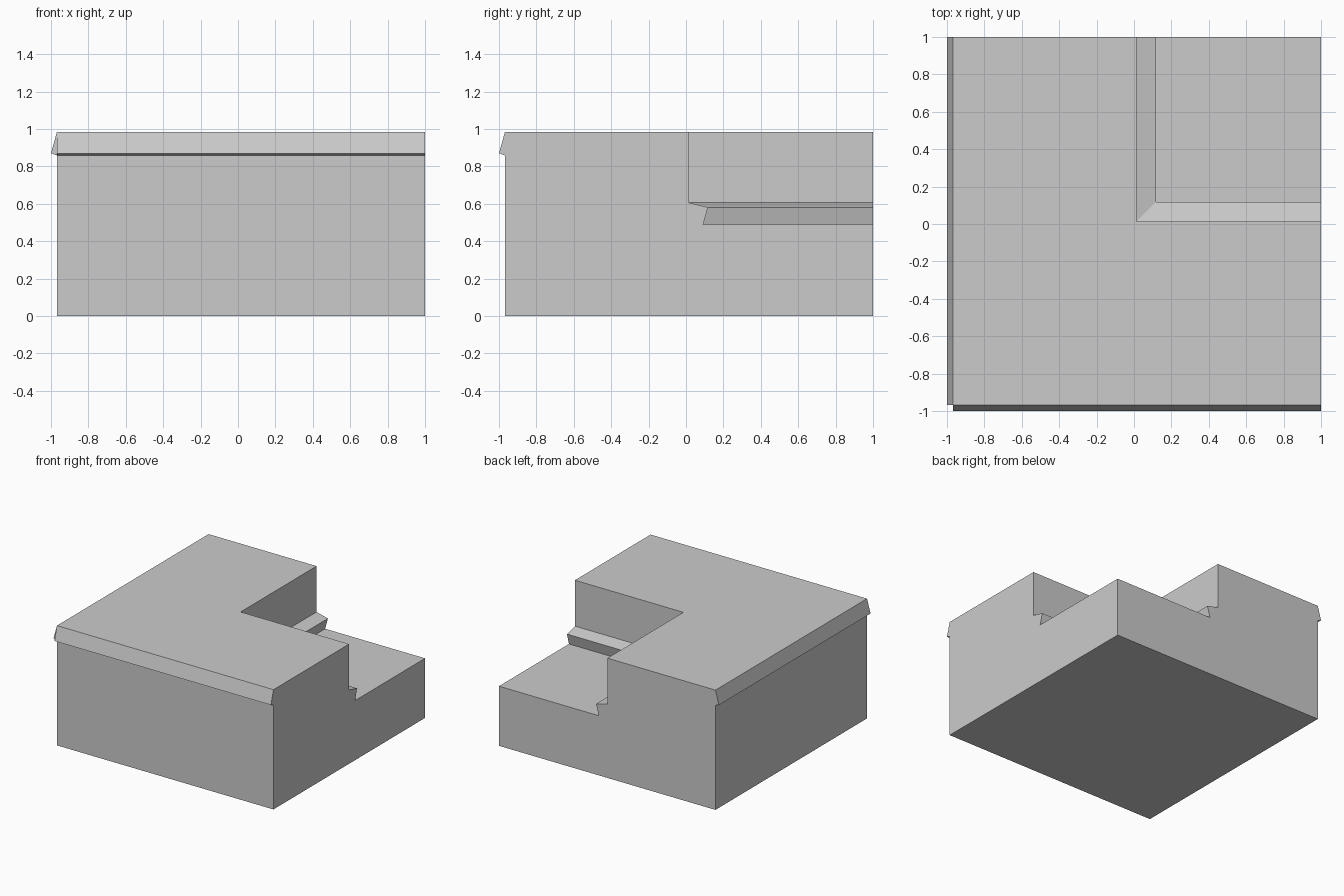
import bpy, bmesh

if "Cube" in bpy.data.objects:
    bpy.data.objects.remove(bpy.data.objects["Cube"])

WALL, TOP = -0.968, 0.984           # outer wall position and top height
# Inner corner profile: (distance from centre, height), from top to floor
STEP = [(0.014, TOP), (0.014, 0.607), (0.117, 0.581), (0.092, 0.49)]
# Overhanging edge profile: (position, height)
LIP = [(WALL, TOP), (-1.0, 0.87), (WALL, 0.859)]

stone = bpy.data.materials.new("plain grey")
stone.diffuse_color = (0.6, 0.6, 0.6, 1)
stone.use_nodes = True
stone.node_tree.nodes["Principled BSDF"].inputs["Base Color"].default_value = stone.diffuse_color


def make_object(name, polygons):
    bm = bmesh.new()
    for poly in polygons:
        bm.faces.new([bm.verts.new(p) for p in poly])
    bmesh.ops.remove_doubles(bm, verts=bm.verts, dist=1e-5)
    bmesh.ops.recalc_face_normals(bm, faces=bm.faces)
    mesh = bpy.data.meshes.new(name)
    bm.to_mesh(mesh)
    bm.free()
    mesh.materials.append(stone)
    obj = bpy.data.objects.new(name, mesh)
    bpy.context.collection.objects.link(obj)


def swap(poly):
    """Mirror a polygon across the x = y diagonal."""
    return [(y, x, z) for x, y, z in poly]


# Corner block with a mitred ledge running round the sunken quarter
w, d, floor = WALL, STEP[0][0], STEP[-1]
side = [(1, w, 0), (1, 1, 0), (1, 1, floor[1])]
side += [(1, p, z) for p, z in reversed(STEP)] + [(1, w, TOP)]
half = [side, [(w, w, 0), (1, w, 0), (1, w, TOP), (w, w, TOP)]]
for (p, z), (q, v) in zip(STEP, STEP[1:]):
    half.append([(p, p, z), (1, p, z), (1, q, v), (q, q, v)])
f, fz = floor
faces = half + [swap(poly) for poly in half]
faces.append([(w, w, 0), (1, w, 0), (1, 1, 0), (w, 1, 0)])
faces.append([(f, f, fz), (1, f, fz), (1, 1, fz), (f, 1, fz)])
faces.append([(w, w, TOP), (1, w, TOP), (1, d, TOP), (d, d, TOP), (d, 1, TOP), (w, 1, TOP)])
make_object("corner_block", faces)

# Overhanging lips on the front and left edges (open where they meet the wall)
lip = [[(x, p, z) for p, z in LIP] for x in (w, 1)]
for (p, z), (q, v) in zip(LIP, LIP[1:]):
    lip.append([(w, p, z), (1, p, z), (1, q, v), (w, q, v)])


def flip_out(polys):
    """Add the wall-side face so the lip is closed and faces outward."""
    (p, z), (q, v) = LIP[-1], LIP[0]
    return polys + [[(w, p, z), (1, p, z), (1, q, v), (w, q, v)]]


front = flip_out(lip)
make_object("front_lip", front)
make_object("left_lip", [swap(poly) for poly in front])
